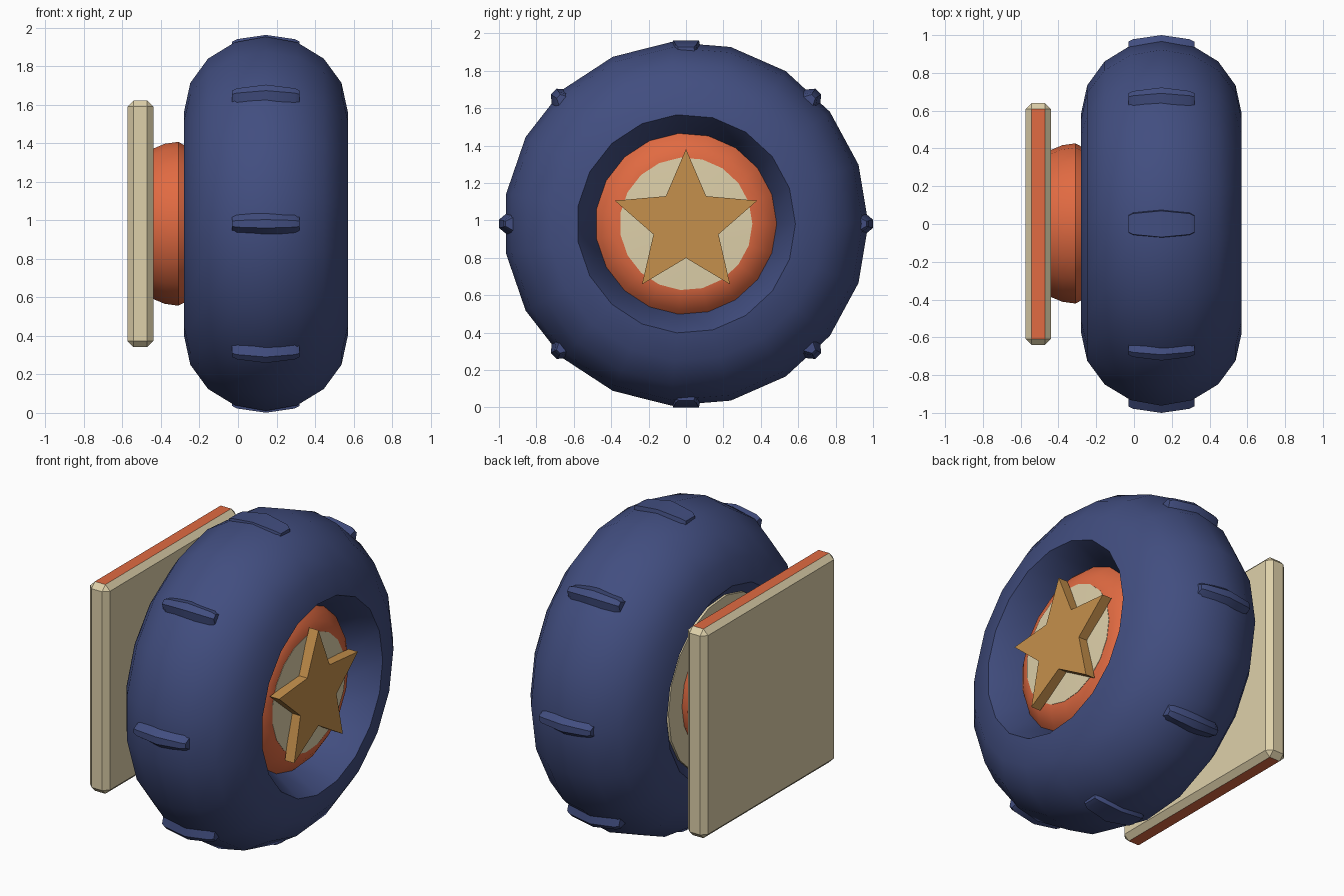
import bpy, bmesh, math
from mathutils import Matrix, Vector

if "Cube" in bpy.data.objects:
    bpy.data.objects.remove(bpy.data.objects["Cube"])

SIDES, CX, CZ = 19, 0.145, 0.982


def material(name, rgb):
    m = bpy.data.materials.new(name)
    m.diffuse_color = (*rgb, 1)
    m.use_nodes = True
    m.node_tree.nodes["Principled BSDF"].inputs["Base Color"].default_value = m.diffuse_color
    return m


BLUE = material("navy blue", (0.054, 0.076, 0.216))
ORANGE = material("orange", (0.75, 0.145, 0.054))
CREAM = material("cream", (0.73, 0.63, 0.40))
GOLD = material("gold", (0.56, 0.28, 0.072))


def finish(bm, name, mats, smooth=None):
    bmesh.ops.remove_doubles(bm, verts=bm.verts, dist=1e-4)
    bmesh.ops.recalc_face_normals(bm, faces=bm.faces)
    me = bpy.data.meshes.new(name)
    bm.to_mesh(me)
    bm.free()
    for m in mats:
        me.materials.append(m)
    if smooth:
        me.shade_smooth()
        me.set_sharp_from_angle(angle=math.radians(smooth))
    ob = bpy.data.objects.new(name, me)
    bpy.context.collection.objects.link(ob)
    return ob


def lathe(name, profile, mat, closed=False, smooth=35):
    """Spin (x, radius) points about the wheel axle."""
    bm = bmesh.new()
    rings = []
    for x, r in profile:
        rings.append([bm.verts.new((x, r * math.cos(a), CZ + r * math.sin(a)))
                      for a in (math.tau * i / SIDES for i in range(SIDES))])
    pairs = list(zip(rings, rings[1:]))
    if closed:
        pairs.append((rings[-1], rings[0]))
    for p, q in pairs:
        for i in range(SIDES):
            j = (i + 1) % SIDES
            bm.faces.new((p[i], p[j], q[j], q[i]))
    return finish(bm, name, [mat], smooth)


# Tyre: rounded outer half, conical recess on each side
outer = []
for k in range(9):
    t = math.pi * k / 8
    outer.append((CX + 0.425 * math.cos(t), 0.585 + 0.39 * math.sin(t)))
lathe("tyre", outer + [(-0.2, 0.48), (0.37, 0.47)], BLUE, closed=True)

# Tread lugs: eight small raised pads that follow the tyre crown
for n in range(8):
    flat = n in (2, 6)
    tip = 0.981 if flat else 1.0
    bm = bmesh.new()
    rows = []
    for dx, w, drop in ((-0.175, 0.045, 0.035), (-0.15, 0.058, 0.022), (0, 0.073, 0),
                        (0.15, 0.058, 0.022), (0.175, 0.045, 0.035)):
        top = w * (0.95 if flat else 0.3)
        side = 0.93 - drop
        section = [(-w * 1.1, side), (-top, tip - drop), (top, tip - drop), (w * 1.1, side)]
        rows.append([bm.verts.new((CX + dx, y, z)) for y, z in section])
    for p, q in zip(rows, rows[1:]):
        for i in range(4):
            j = (i + 1) % 4
            bm.faces.new((p[i], p[j], q[j], q[i]))
    bm.faces.new(rows[0])
    bm.faces.new(rows[-1])
    bm.transform(Matrix.Translation((0, 0, CZ))
                 @ Matrix.Rotation(math.tau * n / 8 - math.pi / 2, 4, 'X'))
    finish(bm, f"tread_lug_{n + 1}", [BLUE], 40)

# Outer hub: orange dome with a cream centre
lathe("hub_dome", [(0.3, 0), (0.3, 0.49), (0.39, 0.49), (0.425, 0.46), (0.46, 0.41),
                   (0.478, 0.355), (0.478, 0)], ORANGE)
lathe("hub_centre", [(0.44, 0), (0.44, 0.355), (0.48, 0.355), (0.488, 0.2), (0.492, 0)], CREAM)

# Inner side: cream backing disc and orange axle drum
lathe("backing_disc", [(-0.18, 0), (-0.18, 0.52), (-0.245, 0.52), (-0.245, 0)], CREAM)
lathe("axle_drum", [(-0.2, 0), (-0.2, 0.36), (-0.27, 0.405), (-0.31, 0.427),
                    (-0.38, 0.417), (-0.445, 0.39), (-0.445, 0)], ORANGE)

# Star badge
bm = bmesh.new()
pts = []
for i in range(10):
    r = 0.183 if i % 2 else 0.4
    a = math.pi / 2 + math.tau * i / 10
    pts.append(bm.verts.new((0.482, r * math.cos(a), CZ + r * math.sin(a))))
face = bm.faces.new(pts)
ext = bmesh.ops.extrude_face_region(bm, geom=[face])
bmesh.ops.translate(bm, vec=(0.063, 0, 0),
                    verts=[v for v in ext["geom"] if isinstance(v, bmesh.types.BMVert)])
finish(bm, "star_badge", [GOLD])

# Mounting plate: chamfered slab, orange on its top and bottom faces
bm = bmesh.new()
bmesh.ops.create_cube(bm, size=1)
bmesh.ops.scale(bm, vec=(0.135, 1.28, 1.28), verts=bm.verts)
bmesh.ops.translate(bm, vec=(-0.5075, 0, CZ), verts=bm.verts)
bmesh.ops.bevel(bm, geom=bm.edges[:], offset=0.032, segments=1, affect='EDGES')
bm.normal_update()
for f in bm.faces:
    f.material_index = 1 if abs(f.normal.z) > 0.95 else 0
finish(bm, "mounting_plate", [CREAM, ORANGE])
